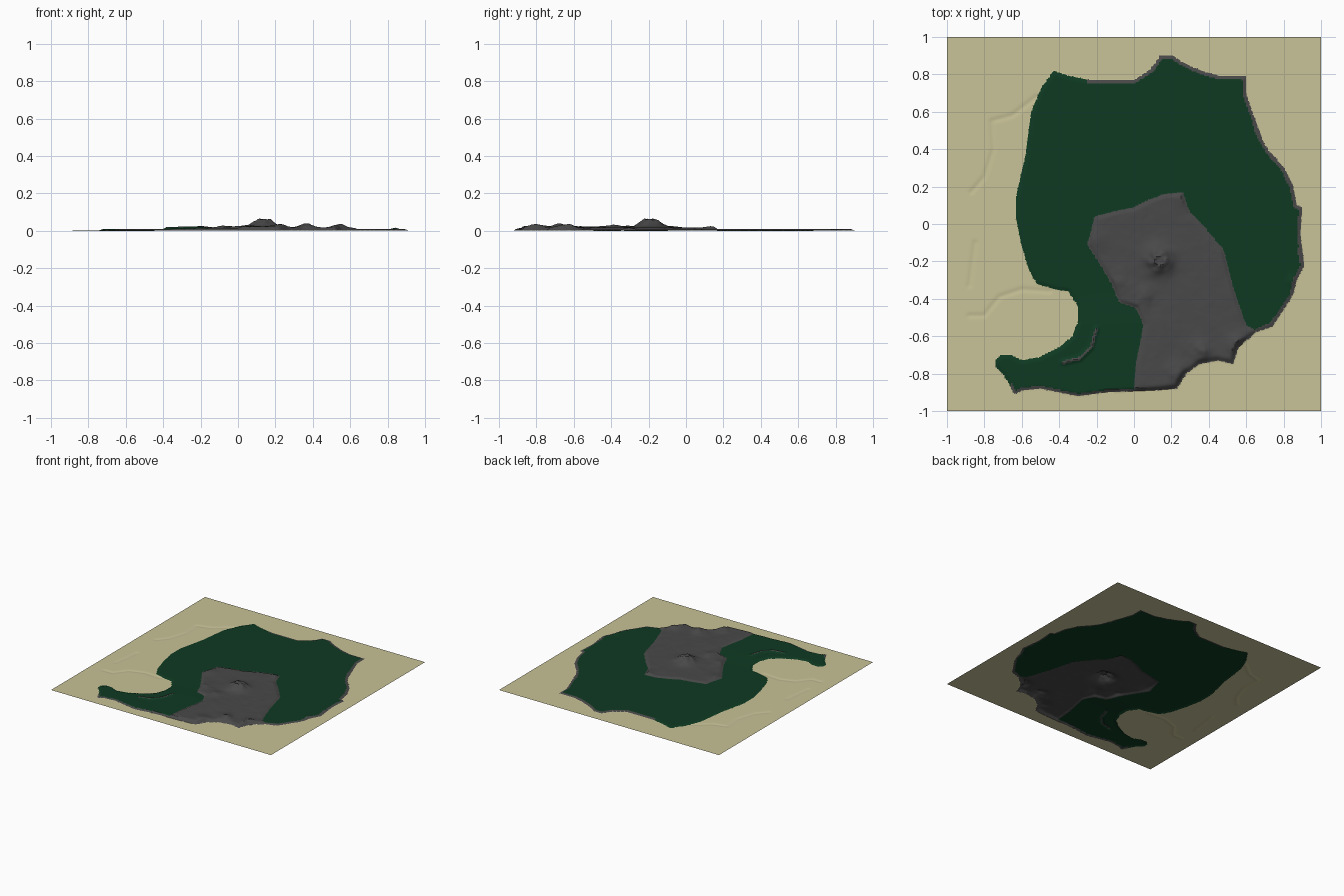
import bpy, bmesh, math
from mathutils import Vector, noise

if "Cube" in bpy.data.objects:
    bpy.data.objects.remove(bpy.data.objects["Cube"])

N = 240                      # grid cells per side
H = 2.0 / N

# Coastline of the island (clockwise from the south-west spit)
COAST = [(-.74, -.73), (-.71, -.70), (-.66, -.70), (-.60, -.73), (-.50, -.71), (-.40, -.66), (-.33, -.60),
         (-.30, -.52), (-.30, -.44), (-.35, -.36), (-.42, -.35), (-.52, -.32), (-.56, -.25), (-.60, -.12),
         (-.63, .03), (-.63, .15), (-.58, .37), (-.55, .60), (-.50, .72), (-.43, .82), (-.34, .79),
         (-.24, .77), (0, .77), (.09, .83), (.14, .90), (.21, .90), (.27, .86), (.36, .82), (.46, .79),
         (.60, .79), (.60, .70), (.64, .58), (.70, .42), (.81, .29), (.85, .21), (.87, .10), (.90, .09),
         (.89, -.05), (.91, -.22), (.87, -.30), (.85, -.38), (.80, -.46), (.74, -.55), (.65, -.58),
         (.56, -.66), (.53, -.75), (.45, -.73), (.35, -.75), (.28, -.80), (.23, -.88), (.10, -.89),
         (-.15, -.90), (-.30, -.92), (-.40, -.90), (-.50, -.88), (-.60, -.89), (-.64, -.91),
         (-.68, -.83), (-.74, -.76)]
# Bare rock around the volcano, running out over the south coast
ROCK = [(0, -.95), (0, -.88), (.01, -.75), (.05, -.54), (.01, -.45), (-.08, -.42), (-.12, -.32), (-.18, -.22),
        (-.25, -.11), (-.21, .04), (-.10, .07), (0, .09), (.08, .13), (.16, .16), (.26, .17), (.30, .06),
        (.38, -.02), (.48, -.14), (.52, -.30), (.56, -.43), (.60, -.54), (.65, -.565), (.8, -.6), (.6, -.95)]
# Crease lines: rocky ridge on the spit and faint marks in the sand
RIDGE = [(-.20, -.56), (-.23, -.66), (-.29, -.72), (-.38, -.74)]
MARKS = [[(-.52, .68), (-.65, .58), (-.76, .55), (-.75, .40), (-.80, .25), (-.87, .17)],
         [(-.85, -.10), (-.88, -.33)],
         [(-.88, -.49), (-.80, -.49), (-.72, -.39), (-.60, -.35), (-.45, -.36)]]
# Hills: x, y, height, radius
HILLS = [(.55, -.65, .024, .05), (.36, -.68, .020, .05), (.24, -.80, .015, .06), (.04, -.38, .014, .06),
         (-.08, -.30, .012, .05), (.26, .14, .010, .04), (-.20, -.08, .008, .05), (.86, -.31, .012, .03)]


def nearest(x, y, pts, closed=True):
    """Signed distance (positive inside) and closest point."""
    best, bp, inside = 9.0, (0, 0), False
    for i in range(0 if closed else 1, len(pts)):
        ax, ay = pts[i - 1]
        bx, by = pts[i]
        dx, dy = bx - ax, by - ay
        t = ((x - ax) * dx + (y - ay) * dy) / (dx * dx + dy * dy)
        t = 0.0 if t < 0 else 1.0 if t > 1 else t
        px, py = ax + t * dx, ay + t * dy
        d = (px - x) ** 2 + (py - y) ** 2
        if d < best:
            best, bp = d, (px, py)
        if (ay > y) != (by > y) and x < ax + dx * (y - ay) / dy:
            inside = not inside
    d = math.sqrt(best)
    return (d if inside and closed else -d), bp


def ramp(d, w):
    t = max(0.0, min(1.0, d / w))
    return t * t * (3 - 2 * t)


def cliff_width(x, y):
    """Width of the bare cliff strip along the exposed coasts."""
    if y > .6:
        return .019 if x > -.25 else 0
    if x > .4:
        return .019 + .012 * noise.noise(Vector((x * 9, y * 9, 0)))
    return .014 if y < -.8 and x > -.66 else 0


def height(x, y, c, r, ridge):
    z = .003
    if c <= 0:
        if x < -.4:
            for m in MARKS:
                z -= .003 * math.exp(-(nearest(x, y, m, False)[0] / .012) ** 2)
        return z
    # grassy plateau, rising a little on the southern arm
    arm = ramp(-.35 - y, .2) * ramp(x + .5, .4) * ramp(.3 - x, .2)
    z += (.006 + .007 * arm) * ramp(c, .018)
    z += .010 * ramp(.022 - ridge, .022)
    # rock shelf
    rough = noise.fractal(Vector((x * 12, y * 12, 3)), 1, 2, 4)
    shelf = ramp(r, .022) * ramp(c, .028)
    z += shelf * (.008 + .002 * rough)
    edge = ramp(c, .035)
    for hx, hy, hh, hr in HILLS:
        q = ((x - hx) ** 2 + (y - hy) ** 2) / hr ** 2
        if q < 9:
            z += edge * (shelf if hx < .8 else 1) * hh * math.exp(-q) * (1 + .4 * rough)
    # volcano cone with a spiral crater
    dx, dy = x - .135, y + .19
    d, a = math.hypot(dx, dy), math.atan2(dy, dx)
    z += .058 * math.exp(-(d / .068) ** 2) * (1 + .10 * math.sin(a * 5 + d * 60) * ramp(d, .05))
    z -= .016 * math.exp(-(d / .026) ** 2)
    z += .004 * math.sin(d * 190 - a) * math.exp(-(d / .05) ** 2) * ramp(d, .02)
    return max(z, 0)


def material(name, rgb):
    m = bpy.data.materials.new(name)
    m.diffuse_color = (*rgb, 1)
    m.use_nodes = True
    m.node_tree.nodes["Principled BSDF"].inputs["Base Color"].default_value = m.diffuse_color
    return m


# Terrain sheet: a grid whose vertices snap to the coast and rock borders
bm = bmesh.new()
bmesh.ops.create_grid(bm, x_segments=N, y_segments=N, size=1.0)
info = {}
for v in bm.verts:
    x, y = v.co.x, v.co.y
    c, cp = nearest(x, y, COAST)
    r, rp = nearest(x, y, ROCK)
    if abs(c) < H * .5:
        (x, y), c = cp, 0.0
    elif c > H and abs(r) < H * .5:
        (x, y), r = rp, 0.0
    near_ridge = -.45 < x < -.1 and -.8 < y < -.5
    g = -nearest(x, y, RIDGE, False)[0] if near_ridge else 1.0
    v.co = (x, y, height(x, y, c, r, g))
    info[v] = (c, r, g)

# Colours: sand outside the coast, rock on shelf, cliffs and ridge, grass elsewhere
for f in bm.faces:
    c, r, g = (sum(info[v][k] for v in f.verts) / len(f.verts) for k in range(3))
    p = f.calc_center_median()
    if c <= 0:
        f.material_index = 0
    elif r > 0 or c < cliff_width(p.x, p.y) or g < .008:
        f.material_index = 2
    else:
        f.material_index = 1

low = min(v.co.z for v in bm.verts)
for v in bm.verts:
    v.co.z -= low
me = bpy.data.meshes.new("island_terrain")
bm.to_mesh(me)
bm.free()
for m in (material("sand", (.58, .54, .31)), material("grass", (.0045, .042, .016)),
          material("rock", (.068, .066, .068))):
    me.materials.append(m)
island = bpy.data.objects.new("island_terrain", me)
bpy.context.collection.objects.link(island)
bpy.context.view_layer.objects.active = island
island.select_set(True)
bpy.ops.object.shade_smooth_by_angle(angle=math.radians(30))
